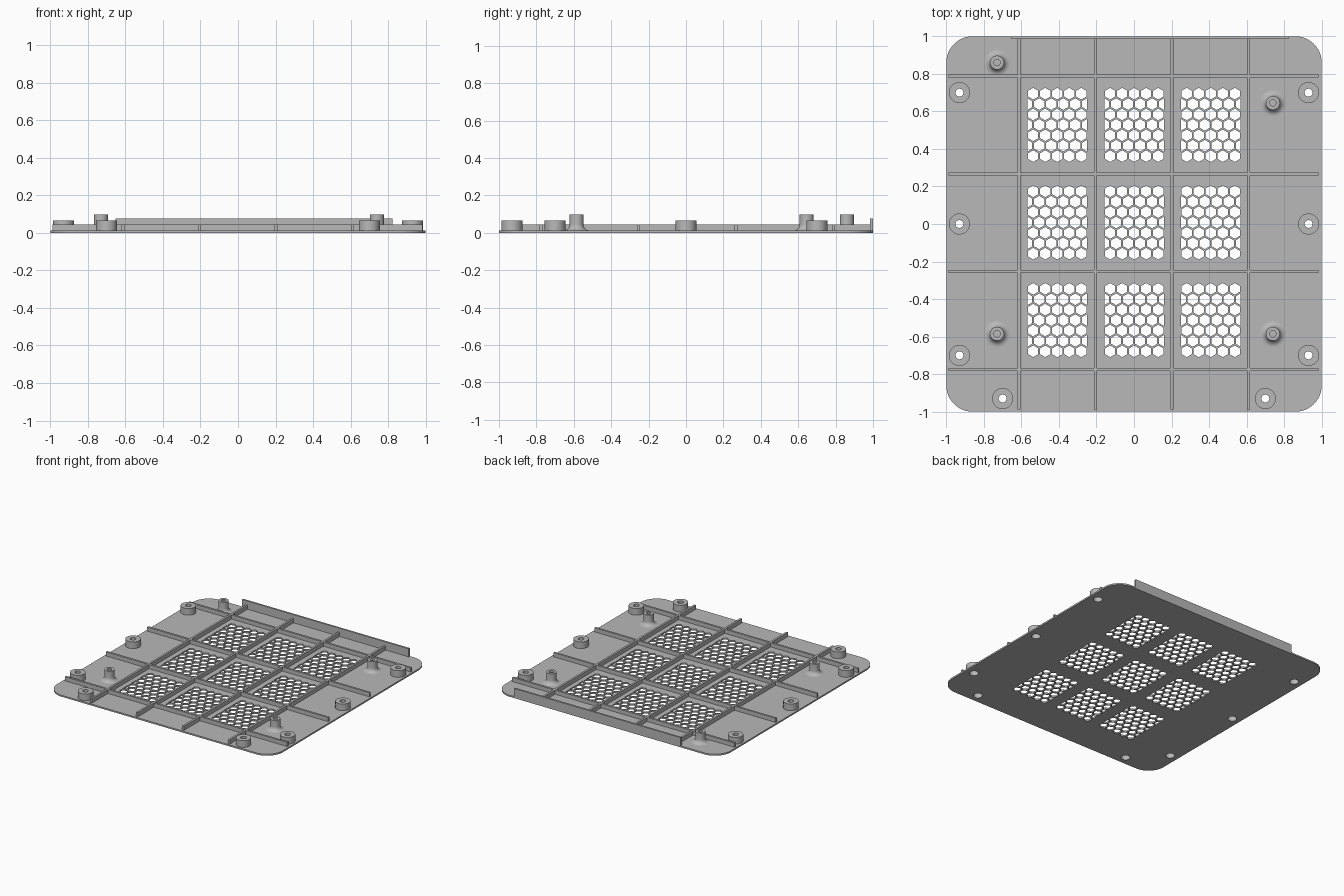
import bpy, bmesh, math
from mathutils import Matrix, Vector

cube = bpy.data.objects.get("Cube")
if cube:
    bpy.data.objects.remove(cube, do_unlink=True)

GREY = (0.48, 0.48, 0.48, 1)
mat = bpy.data.materials.new("plain grey")
mat.use_nodes = True
mat.diffuse_color = GREY
mat.node_tree.nodes["Principled BSDF"].inputs["Base Color"].default_value = GREY

THICK = 0.012      # plate thickness
RIB_TOP = 0.045


def add_object(name, mesh):
    mesh.materials.clear()
    mesh.materials.append(mat)
    obj = bpy.data.objects.new(name, mesh)
    bpy.context.collection.objects.link(obj)
    return obj


def box(name, x0, x1, y0, y1, z0, z1):
    bm = bmesh.new()
    size = Matrix.Diagonal((x1 - x0, y1 - y0, z1 - z0, 1))
    centre = Matrix.Translation(((x0 + x1) / 2, (y0 + y1) / 2, (z0 + z1) / 2))
    bmesh.ops.create_cube(bm, size=1, matrix=centre @ size)
    mesh = bpy.data.meshes.new(name)
    bm.to_mesh(mesh)
    bm.free()
    return add_object(name, mesh)


def lathe(name, profile, x, y, closed):
    bm = bmesh.new()
    verts = [bm.verts.new((r, 0, z)) for r, z in profile]
    edges = [bm.edges.new(pair) for pair in zip(verts, verts[1:])]
    if closed:
        edges.append(bm.edges.new((verts[-1], verts[0])))
    bmesh.ops.spin(bm, geom=verts + edges, cent=(0, 0, 0), axis=(0, 0, 1),
                   angle=math.tau, steps=32, use_merge=False)
    bmesh.ops.remove_doubles(bm, verts=bm.verts, dist=0.0001)
    bmesh.ops.recalc_face_normals(bm, faces=bm.faces)
    mesh = bpy.data.meshes.new(name)
    bm.to_mesh(mesh)
    bm.free()
    obj = add_object(name, mesh)
    obj.location = (x, y, 0)
    bpy.ops.object.select_all(action='DESELECT')
    obj.select_set(True)
    bpy.context.view_layer.objects.active = obj
    bpy.ops.object.shade_smooth_by_angle(angle=math.radians(35))
    return obj


def ring(x, y, radius, sides, start=0.0):
    return [(x + radius * math.cos(start + math.tau * i / sides),
             y + radius * math.sin(start + math.tau * i / sides))
            for i in range(sides)]


# Layout
bosses = [(s * 0.93, y) for s in (-1, 1) for y in (-0.7, 0, 0.7)]
bosses += [(s * 0.70, -0.93) for s in (-1, 1)]
posts = [(-0.73, 0.86), (0.74, 0.645), (-0.73, -0.585), (0.74, -0.585)]
RIB_X = [-0.613 + 0.408 * i for i in range(4)]
RIB_Y = [-0.775 + 0.521 * i for i in range(4)]

# Plate outline with rounded corners
CORNER = 0.14
outline = []
for quarter, (sx, sy) in enumerate([(1, 1), (-1, 1), (-1, -1), (1, -1)]):
    for i in range(13):
        a = math.pi / 2 * (quarter + i / 12)
        outline.append((sx * (1 - CORNER) + CORNER * math.cos(a),
                        sy * (1 - CORNER) + CORNER * math.sin(a)))
loops = [outline]

# Screw openings
loops += [ring(x, y, 0.033, 32) for x, y in bosses]

# Honeycomb vents, trimmed straight at the left and right of each panel
PITCH, HALF = 0.064, 0.158
for cx in (-0.409, 0.001, 0.409):
    for cy in (-0.512, 0.008, 0.528):
        for row in range(-3, 4):
            count = 5 if row % 2 else 6
            for col in range(count):
                x = cx + (col - (count - 1) / 2) * PITCH
                y = cy + row * PITCH * math.sqrt(0.75)
                cell = ring(x, y, 0.031, 6, math.pi / 6)
                loops.append([(min(max(px, cx - HALF), cx + HALF), py)
                              for px, py in cell])

curve = bpy.data.curves.new("plate_outline", 'CURVE')
curve.dimensions = '2D'
curve.fill_mode = 'BOTH'
curve.extrude = THICK / 2
for loop in loops:
    spline = curve.splines.new('POLY')
    spline.points.add(len(loop) - 1)
    for point, (x, y) in zip(spline.points, loop):
        point.co = (x, y, 0, 1)
    spline.use_cyclic_u = True
helper = bpy.data.objects.new("plate_outline", curve)
bpy.context.collection.objects.link(helper)
bpy.context.view_layer.update()
depsgraph = bpy.context.evaluated_depsgraph_get()
plate_mesh = bpy.data.meshes.new_from_object(helper.evaluated_get(depsgraph))
bpy.data.objects.remove(helper, do_unlink=True)
plate_mesh.transform(Matrix.Translation(Vector((0, 0, THICK / 2))))
bm = bmesh.new()
bm.from_mesh(plate_mesh)
bmesh.ops.remove_doubles(bm, verts=bm.verts, dist=0.0001)
bmesh.ops.recalc_face_normals(bm, faces=bm.faces)
for face in bm.faces:
    face.smooth = False
bm.to_mesh(plate_mesh)
bm.free()
add_object("vented_plate", plate_mesh)

# Stiffening ribs
W = 0.008
for i, x in enumerate(RIB_X):
    box(f"long_rib_{i + 1}", x - W, x + W, -0.987, 0.987, THICK / 2, RIB_TOP)
for i, y in enumerate(RIB_Y):
    box(f"cross_rib_{i + 1}", -0.987, 0.983, y - W, y + W, THICK / 2, RIB_TOP)

# Upright flange along the back edge
box("back_flange", -0.653, 0.823, 0.985, 1.0, 0.002, 0.077)

# Screw bosses with a wider recess underneath
boss_profile = [(0.033, THICK), (0.033, 0.045), (0.021, 0.045),
                (0.021, 0.065), (0.056, 0.065), (0.056, THICK)]
for i, (x, y) in enumerate(bosses):
    lathe(f"screw_boss_{i + 1}", boss_profile, x, y, True)

# Mounting posts with a flared foot and a blind hole
FLARE = 0.033
post_profile = [(0, 0.04), (0.017, 0.04), (0.017, 0.098), (0.037, 0.098)]
for i in range(9):
    a = math.pi / 2 * i / 8
    post_profile.append((0.037 + FLARE * (1 - math.cos(a)),
                         THICK + FLARE * (1 - math.sin(a))))
post_profile.append((0, THICK))
for i, (x, y) in enumerate(posts):
    lathe(f"mounting_post_{i + 1}", post_profile, x, y, False)
